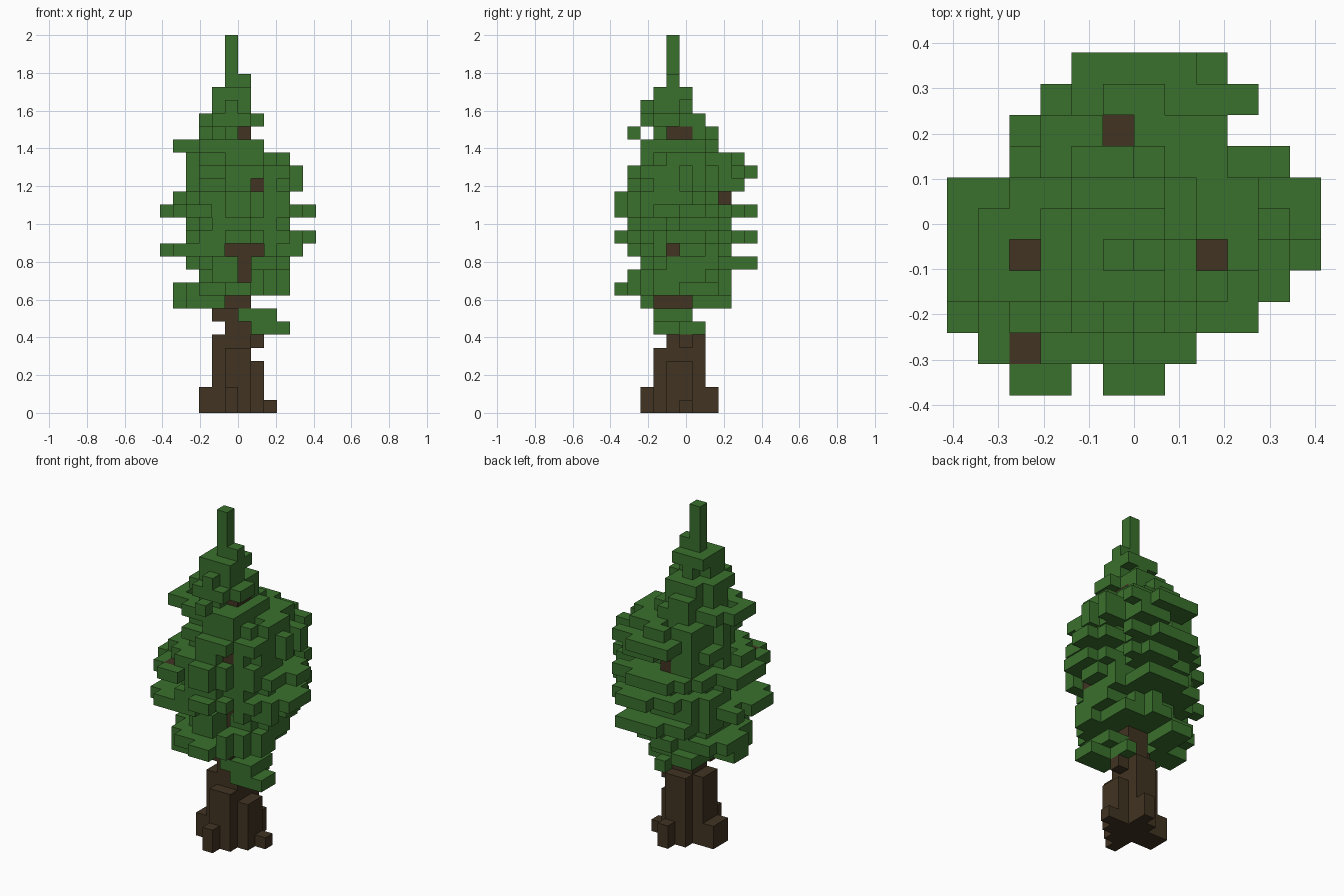
import bpy
import bmesh
from mathutils import Vector, noise

UNIT = 2 / 29  # edge of one block

if "Cube" in bpy.data.objects:
    bpy.data.objects.remove(bpy.data.objects["Cube"], do_unlink=True)


def material(name, rgb):
    mat = bpy.data.materials.new(name)
    mat.use_nodes = True
    mat.diffuse_color = (*rgb, 1)
    mat.node_tree.nodes["Principled BSDF"].inputs["Base Color"].default_value = (*rgb, 1)
    return mat


def box(x0, x1, y0, y1, z0, z1):
    """All block positions in an inclusive range."""
    return {(x, y, z) for x in range(x0, x1 + 1)
            for y in range(y0, y1 + 1) for z in range(z0, z1 + 1)}


def build(name, cells, solid, mat):
    """Turn blocks into a mesh, skipping faces that touch another block."""
    bm = bmesh.new()
    verts = {}

    def vert(p):
        key = tuple(round(c * 2) for c in p)
        if key not in verts:
            verts[key] = bm.verts.new(p * UNIT)
        return verts[key]

    for cell in sorted(cells):
        centre = Vector(cell) + Vector((0.5, 0, 0.5))
        for axis in range(3):
            for sign in (-1, 1):
                n = Vector((0, 0, 0))
                n[axis] = sign
                if tuple(int(c + d) for c, d in zip(cell, n)) in solid:
                    continue
                u = Vector((0, 0, 0))
                u[(axis + 1) % 3] = 0.5
                v = n.cross(u)
                mid = centre + n / 2
                bm.faces.new([vert(mid + c) for c in (-u - v, u - v, u + v, v - u)])
    mesh = bpy.data.meshes.new(name)
    bm.to_mesh(mesh)
    bm.free()
    mesh.materials.append(mat)
    obj = bpy.data.objects.new(name, mesh)
    bpy.context.collection.objects.link(obj)
    return obj


# Trunk: tall core, stepped root columns, small stubs
trunk = set()
for part in [
    (-1, 0, -1, 0, 0, 21), (-1, 0, -2, 1, 0, 4), (-1, 0, 1, 1, 5, 5),
    (-2, -2, -1, 0, 0, 5), (1, 1, -1, 0, 0, 3), (-3, -3, -1, 0, 0, 1),
    (2, 2, 0, 0, 0, 0), (-1, -1, -3, -3, 0, 1), (0, 0, 2, 2, 0, 1),
    (1, 1, 0, 0, 5, 5), (-2, -2, -1, -1, 7, 7), (-1, 0, -2, 0, 8, 8),
    (-1, 1, -1, -1, 12, 12),
]:
    trunk |= box(*part)

# Foliage tiers from the bottom up: x range, y range
FIRST = 9
TIERS = [
    (-5, 3, -5, 3), (-3, 3, -4, 3), (-4, 3, -3, 5), (-6, 4, -4, 3),
    (-4, 5, -5, 5), (-4, 3, -4, 3), (-6, 5, -5, 5), (-5, 3, -5, 3),
    (-4, 4, -4, 4), (-4, 4, -4, 5), (-4, 3, -3, 4), (-5, 2, -3, 2),
    (-3, 0, -2, 2), (-3, 1, -3, 1), (-2, 0, -3, 0), (-2, 0, -2, 0),
]
# Crown outline in plan: x range of each row from front to back
ROWS = [(-4, 0), (-5, 1), (-6, 3), (-6, 4), (-6, 5), (-6, 5),
        (-6, 5), (-4, 4), (-4, 2), (-3, 3), (-2, 2)]

leaves = set()
for z, (x0, x1, y0, y1) in enumerate(TIERS, FIRST):
    mid_x, mid_y = (x0 + x1) // 2, (y0 + y1) // 2
    for x, y, _ in box(x0, x1, y0, y1, z, z):
        dx = (2 * x - x0 - x1) / (x1 - x0 + 1)
        dy = (2 * y - y0 - y1) / (y1 - y0 + 1)
        ragged = 0.9 + 0.45 * noise.noise(Vector((x, y, z * 1.7)) * 0.43)
        if dx * dx + dy * dy < ragged or x == mid_x or y == mid_y:
            leaves.add((x, y, z))

# Spire, low bough, lopsided bottom tier and reaching bough tips
for part in [
    (-1, -1, -1, -1, 22, 28), (0, 0, -1, -1, 25, 25), (-1, -1, -4, -4, 21, 21),
    (0, 2, -2, -2, 7, 7), (1, 2, -1, 0, 7, 7), (1, 3, -2, -1, 6, 6), (1, 1, 0, 1, 6, 6),
    (-5, -3, -1, 0, 8, 8), (-4, -2, -3, -2, 8, 8), (-3, -2, 1, 3, 8, 8),
    (-6, -4, 0, 1, 15, 15), (3, 5, 1, 1, 15, 15), (3, 5, -1, 0, 13, 13),
    (-6, -4, -3, -1, 12, 12), (-4, -3, -5, -4, 15, 15), (-1, 0, -5, -4, 13, 13),
    (-1, 0, -5, -4, 9, 9), (-2, 1, 4, 5, 15, 15), (0, 2, 3, 5, 11, 11),
    (-1, 1, 4, 5, 18, 18), (1, 3, 4, 4, 13, 13), (3, 4, 2, 2, 17, 17),
    (3, 4, -2, -1, 12, 12), (-5, -4, -4, -3, 12, 12),
]:
    leaves |= box(*part)
leaves = {c for c in leaves if ROWS[c[1] + 5][0] <= c[0] <= ROWS[c[1] + 5][1]
          and c[:2] != (-2, -5)}

# Openings that show the trunk from the front
leaves -= box(0, 0, -5, -2, 10, 12) | box(-1, 1, -5, -2, 12, 12)

# Bare branch blocks, each cleared of foliage toward one open side
boughs = set()
for cell, step in [
    ((-4, -4, 15), (0, 0, 1)), ((2, -1, 15), (0, 0, 1)),
    ((-4, -1, 15), (0, 0, 1)), ((-1, 3, 16), (0, 0, 1)),
    ((1, -3, 17), (0, -1, 0)), ((3, -1, 12), (1, 0, 0)),
]:
    boughs.add(cell)
    for k in range(12):
        leaves.discard(tuple(c + k * s for c, s in zip(cell, step)))

leaves -= trunk | boughs
solid = trunk | leaves | boughs
bark = material("dark bark brown", (0.052, 0.033, 0.016))
needle = material("needle green", (0.042, 0.162, 0.026))
build("trunk", trunk, solid, bark)
build("bare_boughs", boughs, solid, bark)
build("foliage", leaves, solid, needle)
